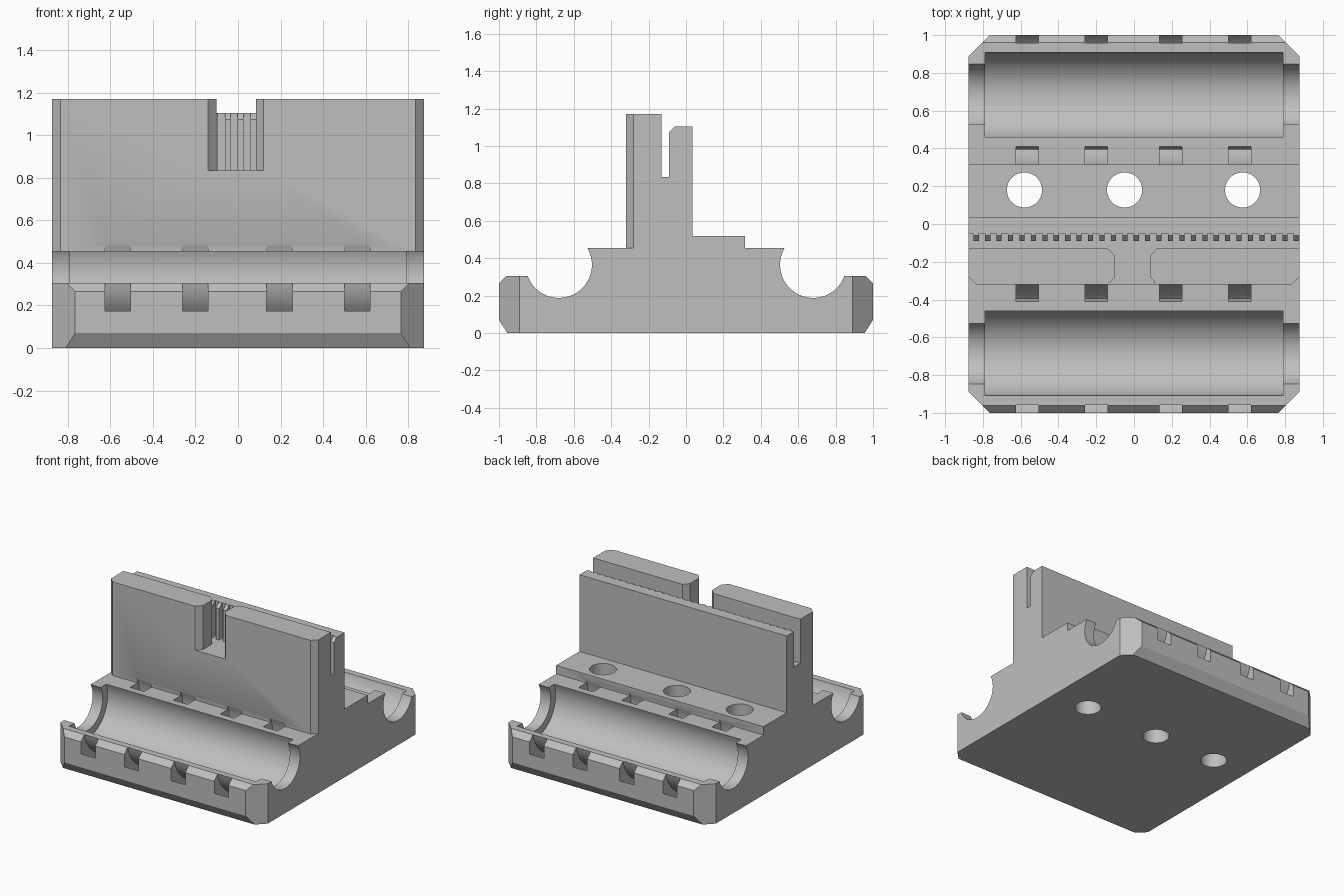
import bpy, bmesh
from math import sin, cos, radians

cube = bpy.data.objects.get("Cube")
if cube:
    bpy.data.objects.remove(cube, do_unlink=True)

grey = bpy.data.materials.new("plain grey")
grey.use_nodes = True
colour = (0.52, 0.52, 0.52, 1)
grey.diffuse_color = colour
grey.node_tree.nodes["Principled BSDF"].inputs["Base Color"].default_value = colour

HALF = 0.875              # half width along x
BORE_Y, BORE_Z = 0.68, 0.365


def prism(name, outline, axis, spans):
    """Extrude a 2D outline along x or z, once for each (start, end) span."""
    bm = bmesh.new()
    for start, end in spans:
        rings = []
        for d in (start, end):
            rings.append([bm.verts.new((d, a, b) if axis == "x" else (a, b, d)) for a, b in outline])
        low, high = rings
        bm.faces.new(low[::-1])
        bm.faces.new(high)
        n = len(outline)
        for i in range(n):
            j = (i + 1) % n
            bm.faces.new((low[i], low[j], high[j], high[i]))
    bmesh.ops.recalc_face_normals(bm, faces=bm.faces)
    mesh = bpy.data.meshes.new(name)
    bm.to_mesh(mesh)
    bm.free()
    obj = bpy.data.objects.new(name, mesh)
    bpy.context.collection.objects.link(obj)
    return obj


def arc(cx, cy, rx, ry, start=0, end=360, steps=64):
    count = steps if end - start == 360 else steps + 1
    angles = [radians(start + (end - start) * i / steps) for i in range(count)]
    return [(cx + rx * cos(a), cy + ry * sin(a)) for a in angles]


def cut(target, cutter):
    cutter.hide_render = True
    mod = target.modifiers.new("cut", "BOOLEAN")
    mod.operation = "DIFFERENCE"
    mod.solver = "EXACT"
    mod.object = cutter
    bpy.context.view_layer.objects.active = target
    bpy.ops.object.modifier_apply(modifier=mod.name)
    bpy.data.objects.remove(cutter, do_unlink=True)


# Main body: side profile with base, ledges, clamp wall and toothed wall
rail = [(0.955, 0), (1, 0.07), (1, 0.265), (0.96, 0.305), (0.6, 0.305), (0.6, 0.455)]
walls = [(-0.32, 0.455), (-0.32, 1.17), (-0.13, 1.17), (-0.13, 0.835), (-0.09, 0.835),
         (-0.09, 1.075), (-0.06, 1.105), (0.035, 1.105), (0.035, 0.52),
         (0.315, 0.52), (0.315, 0.455)]
profile = [(-y, z) for y, z in rail] + walls + rail[::-1]
body = prism("carriage_body", profile, "x", [(-HALF, HALF)])

# Bearing cradles: narrow end openings, a wider seat and strap channels
strap_spans = [(x - 0.06, x + 0.06) for x in (-0.565, -0.2, 0.195, 0.56)]
for side in (-1, 1):
    cy = side * BORE_Y
    cut(body, prism("end_opening", arc(cy, BORE_Z, 0.177, 0.177), "x", [(-1, 1)]))
    cut(body, prism("bearing_seat", arc(cy, BORE_Z, 0.237, 0.237), "x", [(-0.79, 0.79)]))
    outer = arc(-BORE_Y, BORE_Z, 0.385, 0.345, 150, 390)
    inner = arc(-BORE_Y, BORE_Z, 0.285, 0.285, 150, 390)
    channel = [(-side * y, z) for y, z in outer + inner[::-1]]
    cut(body, prism("strap_channel", channel, "x", strap_spans))

# Chamfered vertical corners of the base and front wall ends
for sx in (-1, 1):
    for sy in (-1, 1):
        corner = [(sx * 0.66, sy * 1.105), (sx * 0.985, sy * 0.78), (sx * 1.1, sy * 1.105)]
        cut(body, prism("base_corner", corner, "z", [(-0.1, 0.8)]))
    corner = [(sx * 0.795, -0.36), (sx * 0.915, -0.24), (sx * 0.915, -0.36)]
    cut(body, prism("wall_corner", corner, "z", [(0.455, 1.3)]))

# Belt opening through the front wall, flared on both faces
notch = [(-0.14, -0.4), (0.12, -0.4), (0.12, -0.32), (0.085, -0.28), (0.085, -0.17),
         (0.12, -0.13), (0.12, -0.11), (-0.14, -0.11), (-0.14, -0.13), (-0.1, -0.17),
         (-0.1, -0.28), (-0.14, -0.32)]
cut(body, prism("belt_opening", notch, "z", [(0.835, 1.3)]))

# Belt tooth grooves along the rear wall
pitch = 0.0605
groove = [(-0.11, 0.835), (-0.05, 0.835), (-0.05, 1.2), (-0.11, 1.2)]
starts = [-0.882 + pitch * i for i in range(29)]
cut(body, prism("belt_grooves", groove, "x", [(x, x + 0.0335) for x in starts]))

# Mounting holes
for x in (-0.58, -0.05, 0.575):
    cut(body, prism("mounting_hole", arc(x, 0.18, 0.093, 0.093, steps=48), "z", [(-0.1, 0.7)]))

# Finish
body.data.materials.clear()
body.data.materials.append(grey)
for face in body.data.polygons:
    face.material_index = 0
bpy.ops.object.select_all(action="DESELECT")
body.select_set(True)
bpy.context.view_layer.objects.active = body
bpy.ops.object.shade_smooth_by_angle(angle=radians(25))
